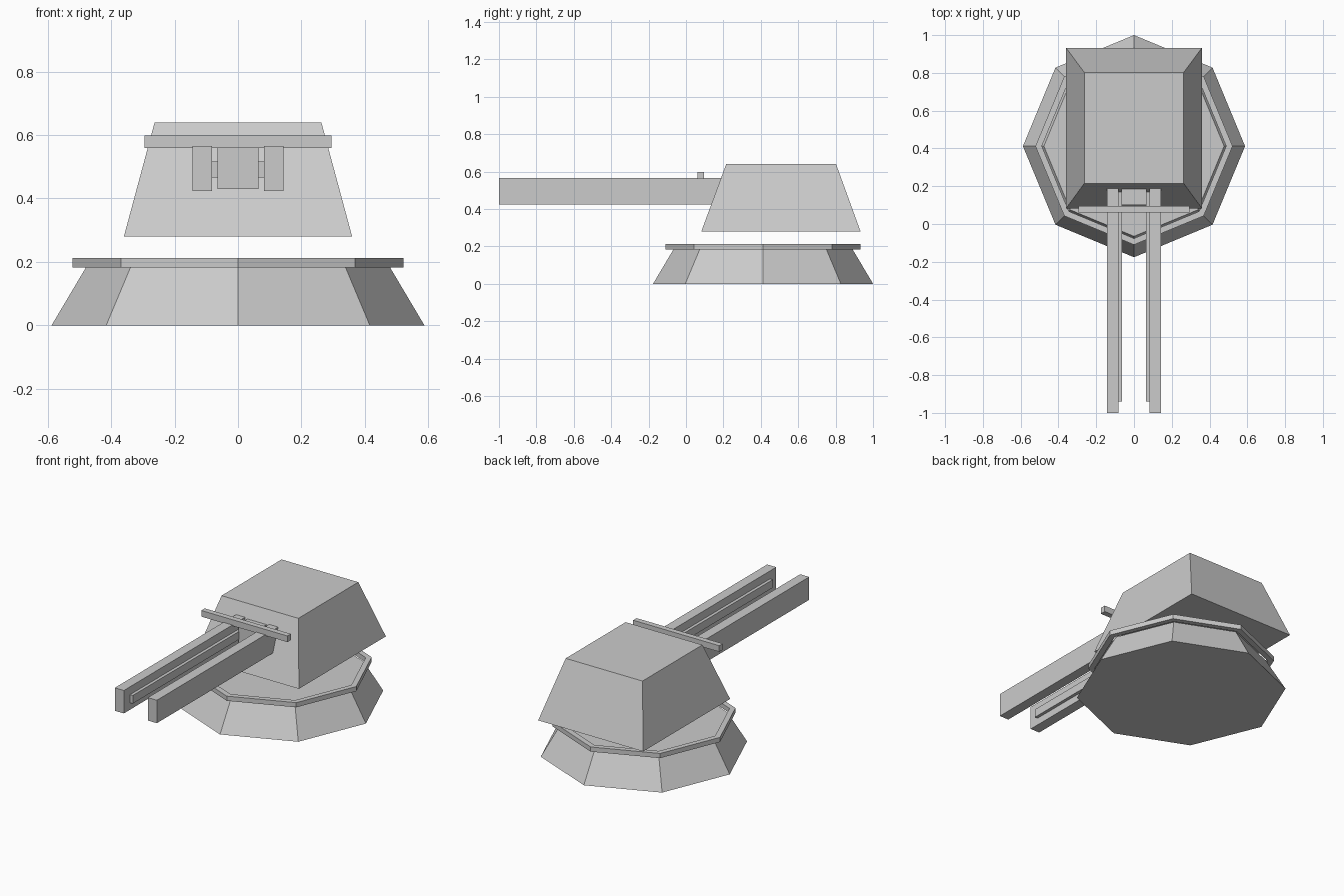
import bpy, bmesh, math

if "Cube" in bpy.data.objects:
    bpy.data.objects.remove(bpy.data.objects["Cube"])

CY = 0.412  # centre of the turret in y


def make(name, loops, closed=False):
    """Skin equal-length vertex loops; cap the ends, or join last to first."""
    bm = bmesh.new()
    rings = [[bm.verts.new(p) for p in loop] for loop in loops]
    n = len(rings[0])
    pairs = list(zip(rings, rings[1:]))
    if closed:
        pairs.append((rings[-1], rings[0]))
    else:
        bm.faces.new(rings[0])
        bm.faces.new(rings[-1])
    for a, b in pairs:
        for i in range(n):
            j = (i + 1) % n
            bm.faces.new((a[i], a[j], b[j], b[i]))
    bmesh.ops.recalc_face_normals(bm, faces=bm.faces)
    mesh = bpy.data.meshes.new(name)
    bm.to_mesh(mesh)
    bm.free()
    obj = bpy.data.objects.new(name, mesh)
    bpy.context.collection.objects.link(obj)
    return obj


def octagon(r, z):
    return [(r * math.cos(i * math.pi / 4), CY + r * math.sin(i * math.pi / 4), z)
            for i in range(8)]


def rect(x0, x1, y0, y1, z):
    return [(x0, y0, z), (x1, y0, z), (x1, y1, z), (x0, y1, z)]


def box(name, x0, x1, y0, y1, z0, z1, mirror=False):
    obj = make(name, [rect(x0, x1, y0, y1, z0), rect(x0, x1, y0, y1, z1)])
    if mirror:
        obj.modifiers.new("Mirror", 'MIRROR')
    return obj


# Octagonal base and the rim round its top
make("base", [octagon(0.588, 0), octagon(0.477, 0.187)])
make("base_rim", [octagon(0.522, 0.183), octagon(0.522, 0.212),
                  octagon(0.488, 0.212), octagon(0.488, 0.183)], closed=True)

# Tapered turret housing floating above the base
make("housing", [rect(-0.36, 0.36, 0.082, 0.933, 0.28),
                 rect(-0.263, 0.263, 0.215, 0.802, 0.64)])

# Twin barrel rails with inner strips
box("barrel_rail", 0.082, 0.144, -1.0, 0.19, 0.423, 0.565, mirror=True)
box("inner_strip", 0.063, 0.084, -0.94, 0.19, 0.466, 0.516, mirror=True)

# Breech block between the rails and cross bar over them
box("breech_block", -0.065, 0.065, 0.1, 0.19, 0.43, 0.56)
box("cross_bar", -0.295, 0.295, 0.062, 0.096, 0.56, 0.598)
